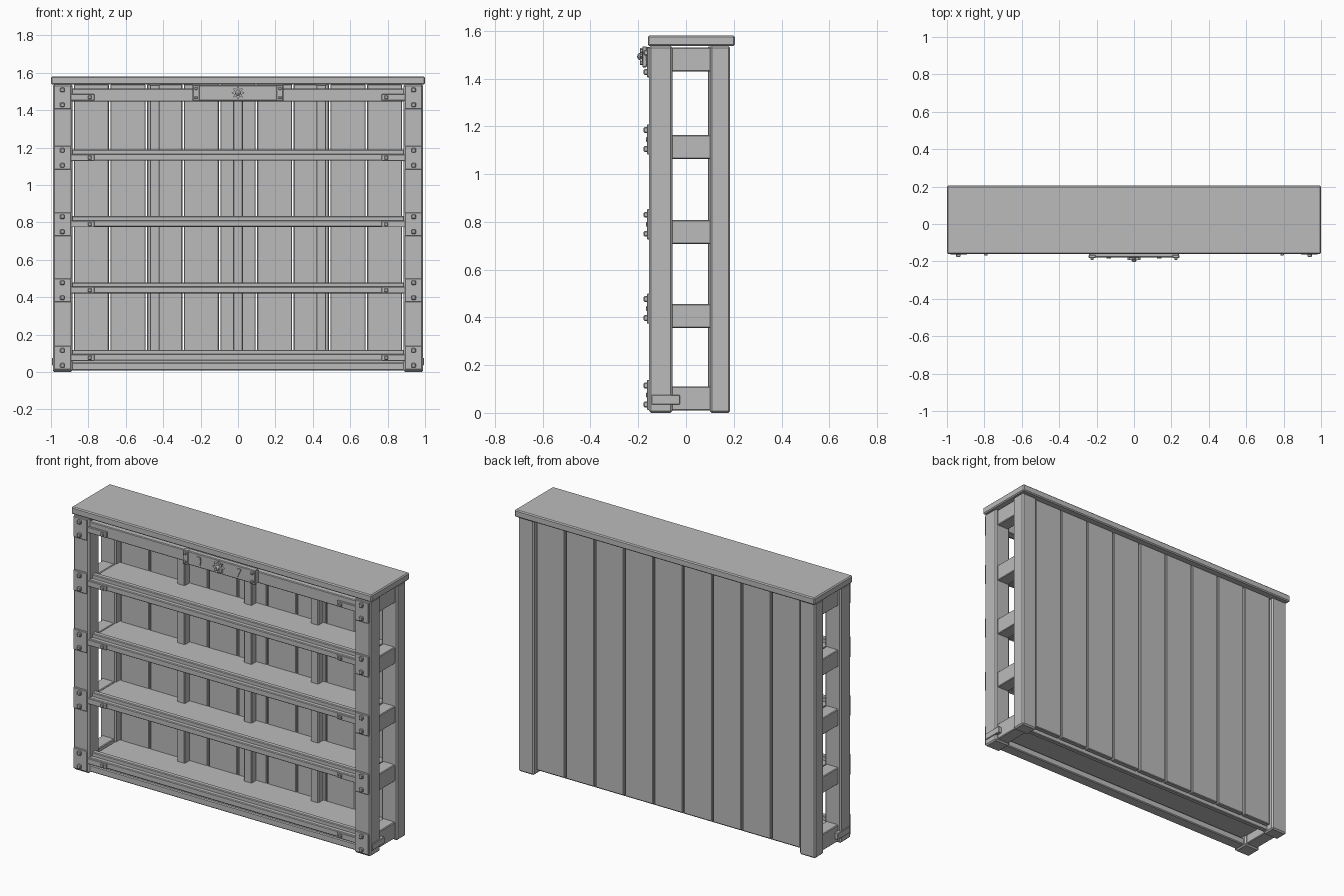
import bpy, bmesh, math

if "Cube" in bpy.data.objects:
    bpy.data.objects.remove(bpy.data.objects["Cube"])

grey = bpy.data.materials.new("plain grey")
grey.diffuse_color = (0.5, 0.5, 0.5, 1)
grey.use_nodes = True
grey.node_tree.nodes["Principled BSDF"].inputs["Base Color"].default_value = grey.diffuse_color


def finish(name, bm):
    me = bpy.data.meshes.new(name)
    bm.to_mesh(me)
    bm.free()
    me.materials.append(grey)
    ob = bpy.data.objects.new(name, me)
    bpy.context.collection.objects.link(ob)
    return ob


def box(name, x0, x1, y0, y1, z0, z1, bev=0.0):
    bm = bmesh.new()
    bmesh.ops.create_cube(bm, size=1)
    for v in bm.verts:
        v.co.x = x0 + (v.co.x + 0.5) * (x1 - x0)
        v.co.y = y0 + (v.co.y + 0.5) * (y1 - y0)
        v.co.z = z0 + (v.co.z + 0.5) * (z1 - z0)
    if bev:
        bmesh.ops.bevel(bm, geom=bm.edges[:], offset=bev, segments=1, affect='EDGES')
    return finish(name, bm)


def pair(name, x0, x1, *rest):
    box(name + "_right", x0, x1, *rest)
    box(name + "_left", -x1, -x0, *rest)


def extrude_xz(name, pts, y0, y1):
    # flat outline in the front plane, given depth
    bm = bmesh.new()
    f = bm.faces.new([bm.verts.new((x, y0, z)) for x, z in pts])
    r = bmesh.ops.extrude_face_region(bm, geom=[f])
    for v in r["geom"]:
        if isinstance(v, bmesh.types.BMVert):
            v.co.y = y1
    bmesh.ops.recalc_face_normals(bm, faces=bm.faces[:])
    return finish(name, bm)


# top board
box("top_board", -1, 1, -0.16, 0.205, 1.537, 1.58, 0.006)

# corner posts
pair("front_post", 0.885, 0.99, -0.155, -0.057, 0, 1.537, 0.008)
pair("back_post", 0.885, 0.99, 0.10, 0.185, 0, 1.537, 0.008)

# side rails
for i, z in enumerate((0.01, 0.355, 0.707, 1.063, 1.43)):
    pair(f"side_rail_{i}", 0.895, 0.975, -0.06, 0.105, z, z + 0.1, 0.004)

# shelves with a front rail and a raised lip
for i, z in enumerate((0.06, 0.42, 0.775, 1.13)):
    box(f"shelf_{i}", -0.89, 0.89, -0.10, 0.14, z, z + 0.033)
    box(f"shelf_rail_{i}", -0.89, 0.89, -0.15, -0.12, z, z + 0.036, 0.004)
    box(f"shelf_lip_{i}", -0.89, 0.89, -0.121, -0.09, z + 0.002, z + 0.058, 0.004)

# top and bottom rails
box("top_front_rail", -0.89, 0.89, -0.145, -0.10, 1.445, 1.515, 0.004)
box("bottom_front_rail", -0.89, 0.89, -0.145, -0.075, 0.008, 0.05, 0.005)
box("bottom_back_rail", -0.89, 0.89, 0.105, 0.135, 0.01, 0.07, 0.004)

# back planks
w = 1.764 / 9
for i in range(9):
    x = -0.882 + i * w
    box(f"back_plank_{i}", x + 0.004, x + w - 0.004, 0.138, 0.168, 0.03, 1.537, 0.004)

# battens inside the back
for i, x in enumerate((-0.445, 0, 0.445)):
    box(f"back_batten_{i}", x - 0.026, x + 0.026, 0.092, 0.14, 0.07, 1.535, 0.004)

# metal corner brackets and their bolts
for i, z in enumerate((0.075, 0.437, 0.79, 1.145, 1.468)):
    pair(f"bracket_plate_{i}", 0.893, 0.983, -0.164, -0.15, z - 0.063, z + 0.063, 0.003)
    pair(f"bracket_arm_{i}", 0.768, 0.9, -0.157, -0.14, z - 0.016, z + 0.018, 0.002)
    for j, dz in enumerate((-0.04, 0.04)):
        pair(f"bracket_bolt_{i}_{j}", 0.927, 0.951, -0.177, -0.16,
             z + dz - 0.012, z + dz + 0.012, 0.004)
    pair(f"arm_bolt_{i}", 0.782, 0.802, -0.168, -0.15, z - 0.010, z + 0.010, 0.003)

# low plate on the outer side of the posts
pair("side_foot_plate", 0.97, 0.995, -0.145, -0.025, 0.035, 0.075, 0.003)

# name-free sign plate with bolts
box("sign_board", -0.24, 0.24, -0.178, -0.145, 1.45, 1.533, 0.004)
pair("sign_end", 0.205, 0.242, -0.183, -0.165, 1.447, 1.535, 0.003)
for j, z in enumerate((1.466, 1.516)):
    pair(f"sign_bolt_{j}", 0.216, 0.232, -0.193, -0.175, z - 0.008, z + 0.008, 0.003)

# star and curved marks on the sign
star = []
for k in range(16):
    a = math.pi * k / 8
    r = 0.036 if k % 2 == 0 else 0.022
    star.append((r * math.sin(a), 1.492 + r * math.cos(a)))
extrude_xz("sign_star", star, -0.175, -0.192)
bm = bmesh.new()
bmesh.ops.create_uvsphere(bm, u_segments=8, v_segments=6, radius=0.016)
for v in bm.verts:
    v.co.y -= 0.189
    v.co.z += 1.492
finish("sign_boss", bm)
for s, n in ((-1, "left"), (1, "right")):
    extrude_xz("sign_mark_" + n,
               [(s * 0.148, 1.517), (s * 0.124, 1.517), (s * 0.122, 1.49),
                (s * 0.125, 1.465), (s * 0.135, 1.49)], -0.175, -0.184)
